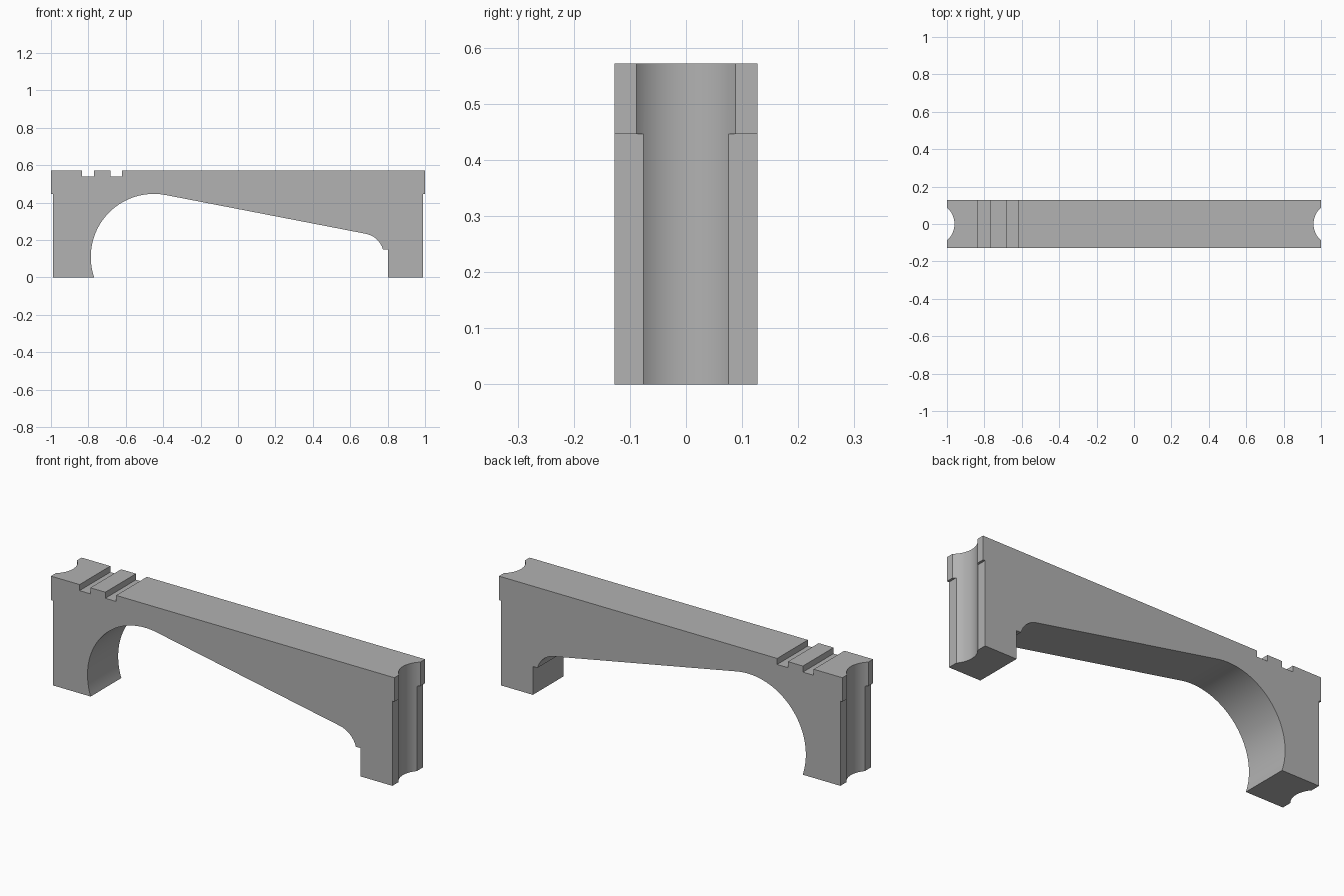
import bpy
import bmesh
from math import sin, cos, radians

if "Cube" in bpy.data.objects:
    bpy.data.objects.remove(bpy.data.objects["Cube"], do_unlink=True)

HALF_DEPTH = 0.1275
TOP, NOTCH, LIP = 0.572, 0.54, 0.446

grey = bpy.data.materials.new("stone grey")
grey.use_nodes = True
colour = (0.445, 0.445, 0.445, 1)
grey.diffuse_color = colour
grey.node_tree.nodes["Principled BSDF"].inputs["Base Color"].default_value = colour


def arc(cx, cz, r, start, end, steps):
    angles = [radians(start + (end - start) * i / steps) for i in range(steps + 1)]
    return [(cx + r * cos(a), cz + r * sin(a)) for a in angles]


def extrude_profile(name, points, half_depth):
    bm = bmesh.new()
    face = bm.faces.new([bm.verts.new((x, -half_depth, z)) for x, z in points])
    moved = bmesh.ops.extrude_face_region(bm, geom=[face])["geom"]
    verts = [v for v in moved if isinstance(v, bmesh.types.BMVert)]
    bmesh.ops.translate(bm, verts=verts, vec=(0, 2 * half_depth, 0))
    bmesh.ops.recalc_face_normals(bm, faces=bm.faces)
    mesh = bpy.data.meshes.new(name)
    bm.to_mesh(mesh)
    bm.free()
    obj = bpy.data.objects.new(name, mesh)
    bpy.context.collection.objects.link(obj)
    mesh.materials.append(grey)
    return obj


# Outline: left lip, arched underside, stepped right foot, right lip
outline = [(-1, TOP), (-1, LIP), (-0.988, LIP), (-0.988, 0)]
outline += arc(-0.45, 0.11, 0.337, 199.05, 79, 40)
outline += arc(0.66, 0.116, 0.12, 79, 16, 14)
outline += [(0.802, 0.149), (0.802, 0), (0.988, 0), (0.988, LIP), (1, LIP), (1, TOP)]

# Two notches across the top
for right, left in ((-0.62, -0.683), (-0.77, -0.833)):
    outline += [(right, TOP), (right, NOTCH), (left, NOTCH), (left, TOP)]

bridge = extrude_profile("arched_bridge", outline, HALF_DEPTH)

# Rounded vertical groove in each end
for side in (-1, 1):
    bpy.ops.mesh.primitive_cylinder_add(
        vertices=96, radius=0.1168, depth=2, location=(side * 1.0768, 0, 0.3))
    cutter = bpy.context.object
    cutter.name = "left_groove_cutter" if side > 0 else "right_groove_cutter"
    cutter.data.materials.append(grey)
    cut = bridge.modifiers.new("end groove", "BOOLEAN")
    cut.operation = "DIFFERENCE"
    cut.solver = "EXACT"
    cut.object = cutter
    bpy.ops.object.select_all(action="DESELECT")
    bridge.select_set(True)
    bpy.context.view_layer.objects.active = bridge
    bpy.ops.object.modifier_apply(modifier=cut.name)
    bpy.data.objects.remove(cutter, do_unlink=True)

# Smooth the arches and grooves, keep the corners sharp
bpy.ops.object.shade_smooth_by_angle(angle=radians(20))
